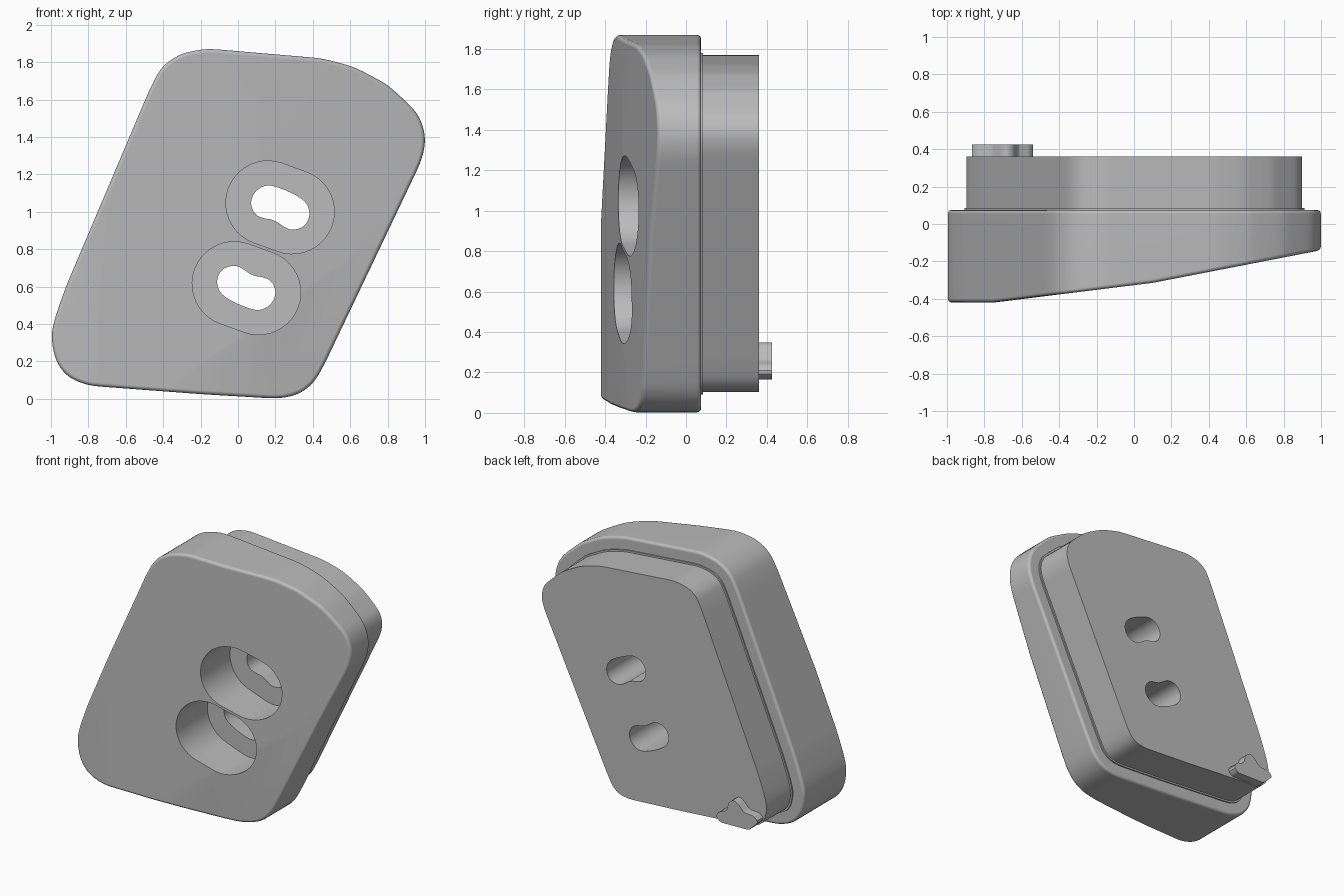
import bpy, bmesh, math
from mathutils import Vector

cube = bpy.data.objects.get("Cube")
if cube:
    bpy.data.objects.remove(cube, do_unlink=True)

grey = bpy.data.materials.new("plain grey")
grey.use_nodes = True
grey.diffuse_color = (0.5, 0.5, 0.5, 1)
grey.node_tree.nodes["Principled BSDF"].inputs["Base Color"].default_value = (0.5, 0.5, 0.5, 1)


def soften(points, passes, limit=0.03):
    """Cut the corners of a closed outline, leaving long edges straight."""
    pts = [Vector(p) for p in points]
    for _ in range(passes):
        out = []
        for i, p in enumerate(pts):
            q = pts[(i + 1) % len(pts)]
            step = (q - p).normalized() * min(limit, (q - p).length / 4)
            out += [p + step, q - step]
        pts = out
    return pts


def inset(pts, d):
    """Move an anticlockwise outline inwards by d."""
    out = []
    for i, p in enumerate(pts):
        a = (p - pts[i - 1]).normalized()
        b = (pts[(i + 1) % len(pts)] - p).normalized()
        n = Vector((-a.y - b.y, a.x + b.x)).normalized()
        out.append(p + n * d / max(0.5, n.dot(Vector((-a.y, a.x)))))
    return out


def stadium(p, q, r, steps=20):
    p, q = Vector(p), Vector(q)
    start = math.atan2(q.y - p.y, q.x - p.x) - math.pi / 2
    out = []
    for k, c in enumerate((q, p)):
        for i in range(steps + 1):
            t = start + math.pi * (k + i / steps)
            out.append(c + Vector((math.cos(t), math.sin(t))) * r)
    return out


def turned(pts):
    """Half turn about the midpoint between the two holes."""
    return [Vector((0.27 - p.x, 1.615 - p.y)) for p in pts]


def prism(bm, pts, y0, y1):
    front = [bm.verts.new((p.x, y0, p.y)) for p in pts]
    back = [bm.verts.new((p.x, y1, p.y)) for p in pts]
    bm.faces.new(front)
    bm.faces.new(back[::-1])
    for i in range(len(pts)):
        j = (i + 1) % len(pts)
        bm.faces.new((front[i], back[i], back[j], front[j]))


def rim_edges(bm, front=True, back=True):
    """Edges where the walls meet the front or back."""
    found = []
    for e in bm.edges:
        if len(e.link_faces) == 2:
            lo, hi = sorted(f.normal.y for f in e.link_faces)
            if (front and lo < -0.7 and hi > -0.5) or (back and hi > 0.7 and lo < 0.5):
                found.append(e)
    return found


def finish(bm, name):
    bmesh.ops.recalc_face_normals(bm, faces=bm.faces)
    mesh = bpy.data.meshes.new(name)
    bm.to_mesh(mesh)
    bm.free()
    mesh.materials.append(grey)
    obj = bpy.data.objects.new(name, mesh)
    bpy.context.collection.objects.link(obj)
    return obj


def cut(obj, cutter):
    mod = obj.modifiers.new("cut", "BOOLEAN")
    mod.operation = "DIFFERENCE"
    mod.solver = "EXACT"
    mod.object = cutter
    bpy.context.view_layer.objects.active = obj
    bpy.ops.object.modifier_apply(modifier=mod.name)


# Slanted rounded outline, anticlockwise from the front
outline = soften([
    (-1.0, 0.33), (-0.975, 0.2), (-0.91, 0.115), (-0.8, 0.07), (-0.2, 0.025),
    (0.22, 0.0), (0.33, 0.025), (0.41, 0.09), (0.465, 0.19), (0.98, 1.27),
    (1.003, 1.37), (0.99, 1.46), (0.95, 1.54), (0.8, 1.68), (0.62, 1.775),
    (0.45, 1.82), (-0.17, 1.873), (-0.31, 1.845), (-0.41, 1.775), (-0.47, 1.66),
    (-0.92, 0.6), (-0.98, 0.43)], 2)

# Body: a thick prism planed down to a faceted, sloping front
bm = bmesh.new()
prism(bm, outline, -0.42, 0.075)
bmesh.ops.recalc_face_normals(bm, faces=bm.faces)
slopes = [(-0.327, 0.124), (-0.334, 0.194)]
dip = (0.0217, 0.046, -0.066)
for a, b in slopes:
    for k in (0, 1):
        a2, b2, c2 = a + k * dip[0], b + k * dip[1], k * dip[2]
        bmesh.ops.bisect_plane(bm, geom=bm.verts[:] + bm.edges[:] + bm.faces[:],
                               plane_co=(0, a2, 0), plane_no=(-b2, 1, -c2), clear_inner=True)
        bmesh.ops.holes_fill(bm, edges=bm.edges[:], sides=0)
bmesh.ops.remove_doubles(bm, verts=bm.verts[:], dist=0.004)
bmesh.ops.recalc_face_normals(bm, faces=bm.faces)
bmesh.ops.bevel(bm, geom=rim_edges(bm), offset=0.02, segments=3,
                profile=0.5, affect="EDGES", clamp_overlap=False)
body = finish(bm, "body")

# Raised back plate and its narrow foot
bm = bmesh.new()
prism(bm, inset(outline, 0.1), 0.05, 0.36)
plate = finish(bm, "back_plate")
bm = bmesh.new()
prism(bm, inset(outline, 0.088), 0.06, 0.085)
foot = finish(bm, "plate_foot")

# Small locating tab on the plate
bm = bmesh.new()
prism(bm, soften([(-0.8, 0.17), (-0.57, 0.165), (-0.535, 0.2), (-0.56, 0.24),
                  (-0.62, 0.26), (-0.64, 0.33), (-0.68, 0.355), (-0.72, 0.33),
                  (-0.76, 0.285), (-0.84, 0.28), (-0.875, 0.245)], 1, 0.012), 0.35, 0.425)
tab = finish(bm, "locating_tab")

# Kidney slots run right through, with wide recesses from the front
slot = soften([(0.065, 1.05), (0.09, 1.11), (0.15, 1.145), (0.22, 1.13), (0.32, 1.085),
               (0.375, 1.04), (0.385, 0.97), (0.35, 0.915), (0.28, 0.9), (0.23, 0.93),
               (0.19, 0.958), (0.13, 0.965), (0.085, 0.99)][::-1], 2)
recess = stadium((0.16, 1.047), (0.29, 1.0), 0.225)
cutters = []
for name, shape, depth in (("slot_cutter", slot, 0.6), ("recess_cutter", recess, 0.0)):
    bm = bmesh.new()
    prism(bm, shape, -0.7, depth)
    prism(bm, turned(shape), -0.7, depth)
    cutters.append(finish(bm, name))
cut(body, cutters[1])
for part in (body, plate, foot):
    cut(part, cutters[0])
for c in cutters:
    bpy.data.objects.remove(c, do_unlink=True)

# Smooth curved walls, crisp edges
for part in (body, plate, foot, tab):
    bpy.ops.object.select_all(action="DESELECT")
    part.select_set(True)
    bpy.context.view_layer.objects.active = part
    bpy.ops.object.shade_smooth_by_angle(angle=math.radians(35))
    mod = part.modifiers.new("even shading", "WEIGHTED_NORMAL")
    mod.keep_sharp = True
